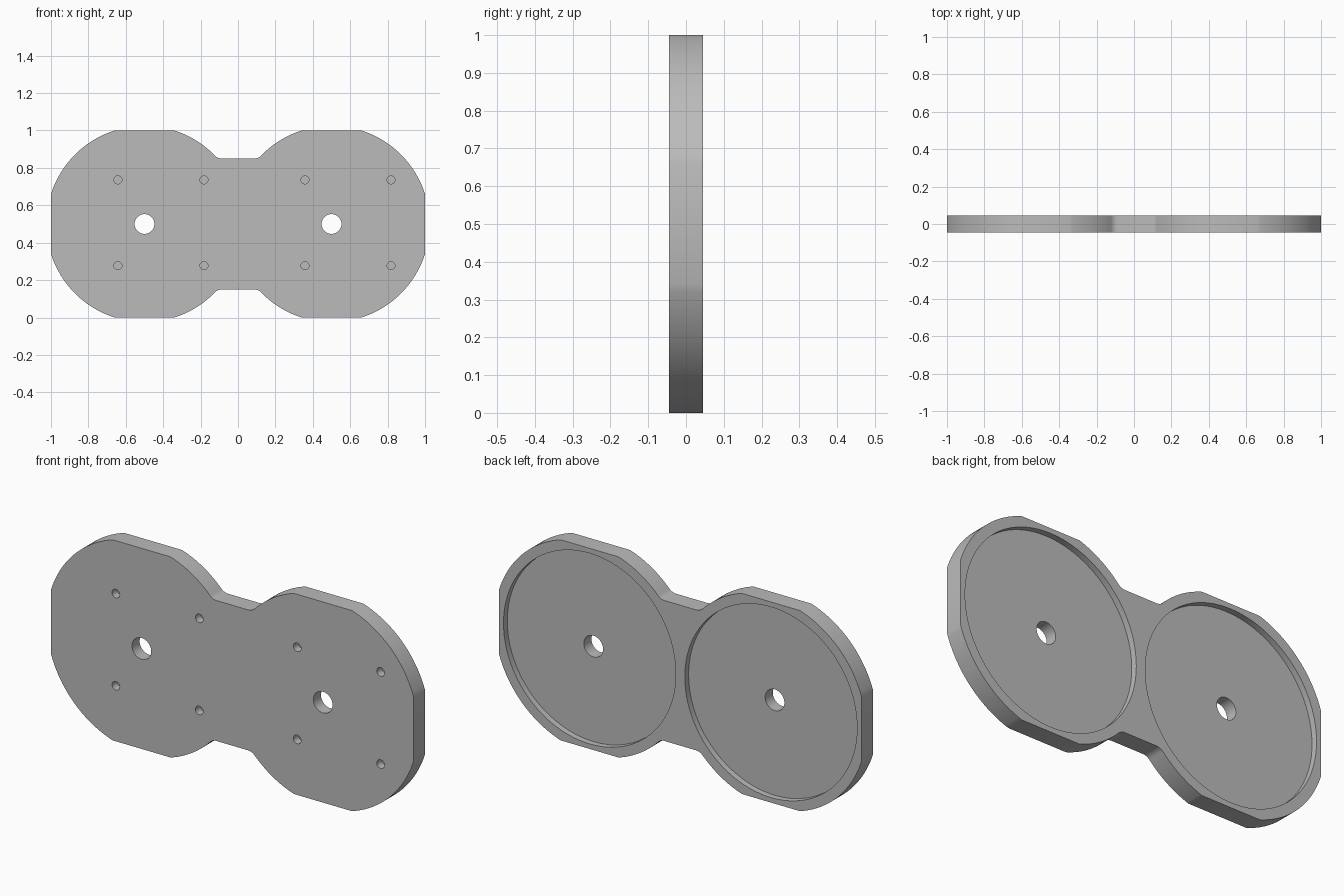
import bpy, bmesh, math
from mathutils import Matrix

if "Cube" in bpy.data.objects:
    bpy.data.objects.remove(bpy.data.objects["Cube"])

T = 0.045          # half thickness
R, CX, CZ = 0.525, 0.5, 0.5   # lobe radius and centre
NECK, FR = 0.35, 0.05         # neck half height, fillet radius

grey = bpy.data.materials.new("plain grey")
grey.diffuse_color = (0.5, 0.5, 0.5, 1)
grey.use_nodes = True
grey.node_tree.nodes["Principled BSDF"].inputs["Base Color"].default_value = grey.diffuse_color


def arc(cx, cz, r, a0, a1, n):
    return [(cx + r * math.cos(a0 + (a1 - a0) * i / n),
             cz + r * math.sin(a0 + (a1 - a0) * i / n)) for i in range(n + 1)]


def cutter(name, x, z, r, y0, y1, n):
    """Cylinder along y used to drill the plate."""
    bm = bmesh.new()
    m = Matrix.Translation((x, (y0 + y1) / 2, z)) @ Matrix.Rotation(math.pi / 2, 4, 'X')
    bmesh.ops.create_cone(bm, cap_ends=True, segments=n, radius1=r, radius2=r,
                          depth=y1 - y0, matrix=m)
    me = bpy.data.meshes.new(name)
    bm.to_mesh(me)
    bm.free()
    me.materials.append(grey)
    ob = bpy.data.objects.new(name, me)
    bpy.context.collection.objects.link(ob)
    ob.hide_render = True
    return ob


# Outline: quarter profile (right lobe, upper half), then mirrored
half = math.sqrt(R * R - 0.25)
fx = CX - math.sqrt((R + FR) ** 2 - (NECK + FR) ** 2)    # fillet centre x
join = math.atan2(NECK + FR, fx - CX)                     # lobe / fillet tangent angle
quarter = arc(CX, 0, R, math.atan2(half, 0.5), math.atan2(0.5, half), 24)
quarter += arc(CX, 0, R, math.atan2(0.5, -half), join, 24)
quarter += arc(fx, NECK + FR, FR, join - math.pi, -math.pi / 2, 10)[1:]
upper = quarter + [(-x, z) for x, z in reversed(quarter)]
outline = upper + [(x, -z) for x, z in reversed(upper)]

# Plate body
bm = bmesh.new()
face = bm.faces.new([bm.verts.new((x, -T, z + CZ)) for x, z in outline])
ext = bmesh.ops.extrude_face_region(bm, geom=[face])
bmesh.ops.translate(bm, vec=(0, 2 * T, 0),
                    verts=[g for g in ext["geom"] if isinstance(g, bmesh.types.BMVert)])
bmesh.ops.recalc_face_normals(bm, faces=bm.faces)
mesh = bpy.data.meshes.new("double_round_plate")
bm.to_mesh(mesh)
bm.free()
mesh.materials.append(grey)
plate = bpy.data.objects.new("double_round_plate", mesh)
bpy.context.collection.objects.link(plate)

# Back recesses, centre through holes, blind screw holes in the front
cutters = []
for s in (-1, 1):
    cutters.append(cutter("recess_cutter", s * CX, CZ, 0.475, T - 0.03, T + 0.1, 96))
    cutters.append(cutter("centre_hole_cutter", s * CX, CZ, 0.053, -0.2, 0.2, 40))
for x in (-0.642, -0.182, 0.358, 0.818):
    for z in (0.277, 0.736):
        cutters.append(cutter("screw_hole_cutter", x, z, 0.0215, -T - 0.1, -T + 0.04, 24))

bpy.context.view_layer.objects.active = plate
plate.select_set(True)
for c in cutters:
    mod = plate.modifiers.new("drill", 'BOOLEAN')
    mod.operation, mod.solver, mod.object = 'DIFFERENCE', 'EXACT', c
    bpy.ops.object.modifier_apply(modifier=mod.name)
    bpy.data.objects.remove(c)

bpy.ops.object.shade_smooth_by_angle(angle=math.radians(20))
